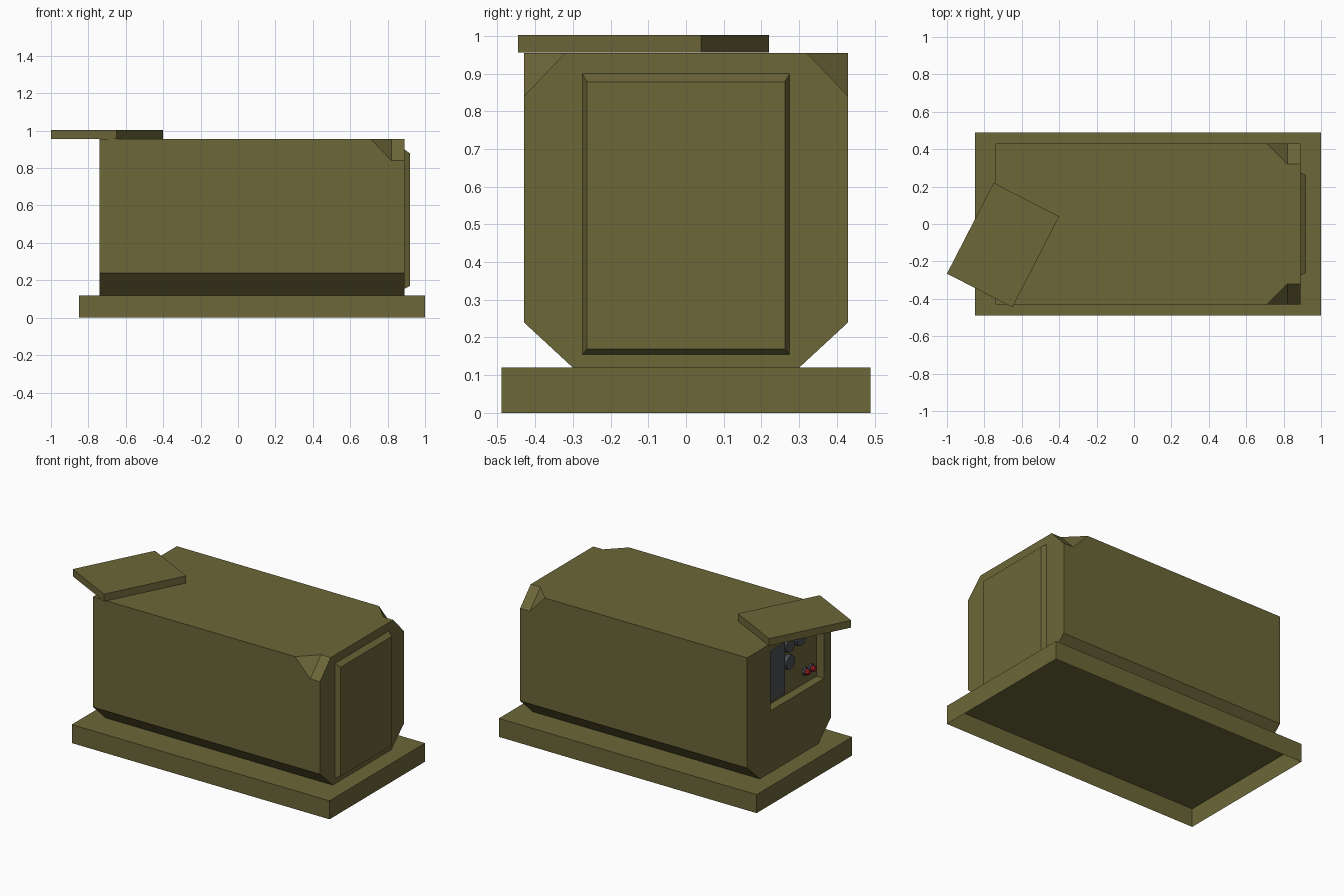
import bpy, bmesh, math
from mathutils import Vector, Matrix

if "Cube" in bpy.data.objects:
    bpy.data.objects.remove(bpy.data.objects["Cube"])


def material(name, rgb):
    m = bpy.data.materials.new(name)
    m.diffuse_color = (*rgb, 1)
    m.use_nodes = True
    m.node_tree.nodes["Principled BSDF"].inputs["Base Color"].default_value = m.diffuse_color
    return m


OLIVE = material("olive_paint", (0.15, 0.135, 0.04))
GREY = material("dark_grey", (0.07, 0.08, 0.09))
RED = material("red_plastic", (0.35, 0.015, 0.02))


def finish(name, bm, mat=None):
    bmesh.ops.recalc_face_normals(bm, faces=bm.faces)
    me = bpy.data.meshes.new(name)
    bm.to_mesh(me)
    bm.free()
    ob = bpy.data.objects.new(name, me)
    bpy.context.collection.objects.link(ob)
    if mat:
        me.materials.append(mat)
    return ob


def box(name, lo, hi, mat=None, open_bottom=False):
    bm = bmesh.new()
    bmesh.ops.create_cube(bm, size=1)
    lo, hi = Vector(lo), Vector(hi)
    for v in bm.verts:
        v.co = (lo + hi) / 2 + v.co * (hi - lo)
    ob = finish(name, bm, mat)
    if open_bottom:
        bm = bmesh.new()
        bm.from_mesh(ob.data)
        bmesh.ops.delete(bm, geom=[f for f in bm.faces if f.normal.z < -0.9],
                         context='FACES_ONLY')
        bm.to_mesh(ob.data)
        bm.free()
    return ob


def hull(name, points, mat=None):
    bm = bmesh.new()
    for p in points:
        bm.verts.new(p)
    bmesh.ops.convex_hull(bm, input=bm.verts)
    bmesh.ops.dissolve_limit(bm, angle_limit=0.02, verts=bm.verts, edges=bm.edges)
    return finish(name, bm, mat)


def cut(ob, cutter):
    cutter.hide_render = True
    cutter.hide_viewport = True
    mod = ob.modifiers.new(cutter.name, 'BOOLEAN')
    mod.operation = 'DIFFERENCE'
    mod.solver = 'EXACT'
    mod.object = cutter


def knob(name, y, z, r, depth, mat, r_end=None, sides=12):
    # cylinder standing out of the control panel towards -x
    bm = bmesh.new()
    bmesh.ops.create_cone(bm, cap_ends=True, segments=sides, radius1=r,
                          radius2=r_end or r, depth=depth,
                          matrix=Matrix.Translation((PANEL_X - depth / 2, y, z))
                          @ Matrix.Rotation(-math.pi / 2, 4, 'Y'))
    return finish(name, bm, mat)


PANEL_X = -0.685

# hollow base skid
box("base_skid", (-0.85, -0.49, 0), (1.0, 0.49, 0.12), OLIVE, open_bottom=True)

# housing with chamfered lower edges
section = [(0.3, 0.12), (0.43, 0.24), (0.43, 0.955)]
housing = hull("housing", [(x, s * y, z) for x in (-0.74, 0.89)
                           for s in (-1, 1) for y, z in section], OLIVE)

# notched upper corners at the door end
tri = [(0.22, 1.06), (0.53, 0.735), (0.53, 1.06)]
for s, side in ((-1, "front"), (1, "back")):
    pts = [(0.51, s * 0.53, 1.06)] + [(x, s * y, z) for x in (0.82, 1.0) for y, z in tri]
    cut(housing, hull("corner_cutter_" + side, pts))

# control recess in the left end
cut(housing, box("recess_cutter", (-0.85, -0.36, 0.52), (PANEL_X, 0.19, 0.91)))

# bevelled door panel on the right end
hull("end_door", [(x, s * y, z) for s in (-1, 1) for x, y, z in
                  ((0.88, 0.275, 0.155), (0.88, 0.275, 0.9),
                   (0.89, 0.275, 0.155), (0.89, 0.275, 0.9),
                   (0.92, 0.262, 0.17), (0.92, 0.262, 0.878))], OLIVE)

# removed hatch cover lying askew on the roof
cover = box("hatch_cover", (-0.197, -0.273, -0.0235), (0.197, 0.273, 0.0235), OLIVE)
cover.location = (-0.7, -0.1125, 0.979)
cover.rotation_euler.z = math.radians(-27.2)

# control panel fittings
box("switch_box", (PANEL_X - 0.025, 0.0, 0.55), (PANEL_X + 0.005, 0.16, 0.88), GREY)
for i, (y, z) in enumerate([(-0.06, 0.73), (-0.06, 0.84), (-0.17, 0.84)]):
    knob(f"gauge_{i + 1}", y, z, 0.045, 0.025, GREY)
for i, y in enumerate((-0.235, -0.295)):
    knob(f"terminal_base_{i + 1}", y, 0.6, 0.026, 0.015, GREY, sides=8)
    knob(f"terminal_{i + 1}", y, 0.6, 0.022, 0.04, RED, 0.015, sides=8)
